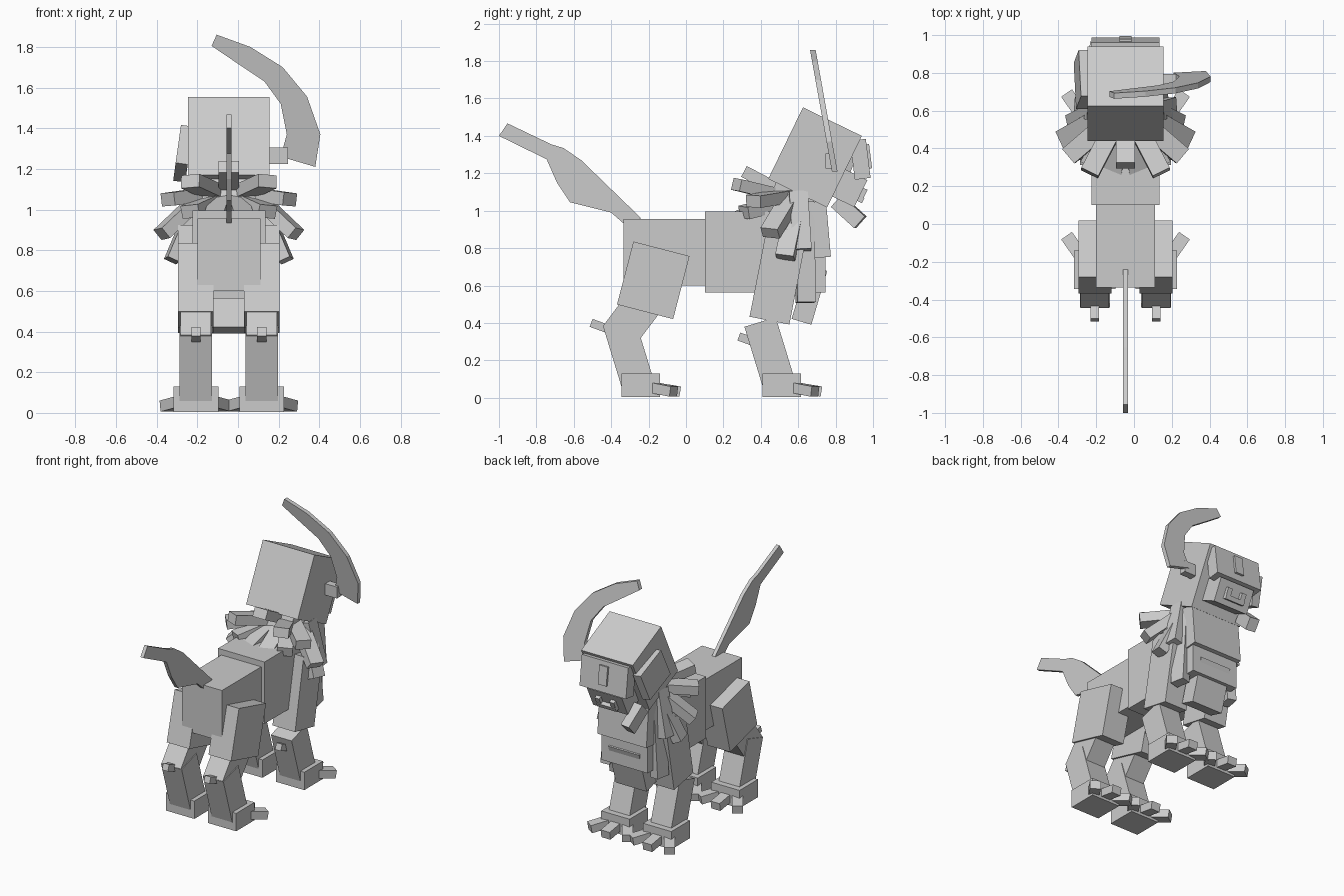
import bpy, bmesh
from math import radians
from mathutils import Matrix, Vector

cube = bpy.data.objects.get("Cube")
if cube:
    bpy.data.objects.remove(cube)

grey = bpy.data.materials.new("stone grey")
grey.use_nodes = True
grey.diffuse_color = (0.6, 0.6, 0.6, 1)
grey.node_tree.nodes["Principled BSDF"].inputs["Base Color"].default_value = (0.6, 0.6, 0.6, 1)

MID = -0.045  # x of the body's mirror plane


def finish(name, bm):
    bmesh.ops.recalc_face_normals(bm, faces=bm.faces)
    mesh = bpy.data.meshes.new(name)
    bm.to_mesh(mesh)
    bm.free()
    mesh.materials.append(grey)
    ob = bpy.data.objects.new(name, mesh)
    bpy.context.collection.objects.link(ob)
    return ob


def block(name, size, matrix):
    bm = bmesh.new()
    bmesh.ops.create_cube(bm, size=1, matrix=matrix @ Matrix.Diagonal((*size, 1)))
    return finish(name, bm)


def box(name, size, x, y, z, tilt=0, yaw=0):
    """Box with x measured from the mirror plane; tilt lifts its +y end."""
    turn = Matrix.Rotation(radians(yaw), 4, 'Z') @ Matrix.Rotation(radians(tilt), 4, 'X')
    return block(name, size, Matrix.Translation((MID + x, y, z)) @ turn)


def strand(name, start, end, side, width=0.1, thick=0.065):
    """Mane block running from start to end, flat side facing away from the neck."""
    a, b = (Vector((MID + side * p[0], p[1], p[2])) for p in (start, end))
    along = (b - a).normalized()
    out = (a + b) / 2 - Vector((MID, 0.6, 0.85))
    out = (out - along * out.dot(along)).normalized()
    across = out.cross(along)
    rot = Matrix((across, out, along)).transposed().to_4x4()
    return block(name, (width, thick, (b - a).length), Matrix.Translation((a + b) / 2) @ rot)


def ribbon(name, outer, inner, place, thick):
    """Thin plate between two matching outlines."""
    bm = bmesh.new()
    rings = []
    for o, i in zip(outer, inner):
        rings.append([bm.verts.new(place(p, s * thick / 2)) for p, s in
                      ((o, 1), (i, 1), (i, -1), (o, -1))])
    for r, q in zip(rings, rings[1:]):
        for k in range(4):
            n = (k + 1) % 4
            bm.faces.new((r[k], r[n], q[n], q[k]))
    bm.faces.new(rings[0])
    bm.faces.new(rings[-1])
    return finish(name, bm)


# Body
box("rear_torso", (0.31, 0.5, 0.357), 0, -0.085, 0.778)
box("chest", (0.36, 0.645, 0.433), 0, 0.423, 0.78)
box("upper_breast", (0.38, 0.2, 0.3), 0, 0.662, 0.895, 5)
box("lower_breast", (0.24, 0.11, 0.3), 0, 0.66, 0.55, -16.5)
box("neck", (0.28, 0.3, 0.3), 0, 0.6, 1.05, -25)

# Head and face
box("head", (0.4, 0.35, 0.425), 0, 0.69, 1.285, -25.9)
box("brow", (0.36, 0.085, 0.21), 0, 0.932, 1.275, 7)
box("nose", (0.065, 0.03, 0.13), 0, 0.972, 1.29, 7)
box("snout", (0.27, 0.25, 0.16), 0, 0.822, 1.146, -25.9)
box("mouth_lip", (0.15, 0.05, 0.03), 0, 0.925, 1.065, -25.9)
for side, label in ((1, "left"), (-1, "right")):
    box(label + "_mouth_corner", (0.035, 0.05, 0.05), side * 0.057, 0.937, 1.1, -25.9)
box("tusk", (0.07, 0.17, 0.085), -0.165, 0.87, 0.995, -42, -8)
cheek = Matrix.Translation((-0.27, 0.765, 1.275)) @ Matrix.Rotation(radians(8), 4, 'Y') \
    @ Matrix.Rotation(radians(-20), 4, 'X')
block("cheek_plate", (0.06, 0.26, 0.2), cheek)

# Single curved horn
box("horn_root", (0.13, 0.05, 0.08), 0.225, 0.77, 1.265)
ribbon("horn",
       [(.38, 1.21), (.405, 1.37), (.34, 1.555), (.22, 1.70), (.06, 1.80), (-.105, 1.86)],
       [(.21, 1.26), (.24, 1.37), (.21, 1.52), (.13, 1.63), (.01, 1.71), (-.13, 1.805)],
       lambda p, t: (p[0], 0.795 - (p[1] - 1.21) * 0.18 + t, p[1]), 0.03)

# Blade tail
ribbon("tail",
       [(-.955, 1.467), (-.72, 1.355), (-.655, 1.335), (-.56, 1.27), (-.40, 1.115), (-.24, .96)],
       [(-1, 1.40), (-.745, 1.275), (-.69, 1.15), (-.62, 1.045), (-.40, .99), (-.32, .92)],
       lambda p, t: (MID + t, p[0], p[1]), 0.025)

# Mane
strand("mane_top", (0, .52, 1.1), (0, .31, 1.21), 1)
locks = [
    ((.06, .52, 1.08), (.19, .27, 1.14)),
    ((.09, .54, 1.08), (.30, .36, 1.05)),
    ((.12, .57, 1.08), (.33, .45, .88)),
    ((.14, .60, 1.08), (.28, .53, .75)),
    ((.16, .63, 1.05), (.20, .64, .51)),
    ((.17, .60, 1.10), (.24, .62, .79)),
    ((.04, .47, 1.04), (.07, .25, .95)),
    ((.08, .50, 1.04), (.19, .31, .99)),
]
for side, label in ((1, "left"), (-1, "right")):
    for n, (a, b) in enumerate(locks):
        strand(f"{label}_mane_lock_{n + 1}", a, b, side)

# Legs, feet and toes
for side, label in ((1, "left"), (-1, "right")):
    x = side * 0.162
    box(label + "_thigh", (0.175, 0.31, 0.348), x, -0.175, 0.628, -14.6)
    box(label + "_hind_knee", (0.15, 0.2, 0.28), x, -0.28, 0.435, -37)
    box(label + "_upper_foreleg", (0.175, 0.217, 0.5), x, 0.494, 0.658, -11)
    for where, shift in (("hind", 0), ("fore", 0.755)):
        name = f"{label}_{where}_"
        box(name + "shin", (0.16, 0.175, 0.37), x, -0.305 + shift, 0.228, 17)
        spur_y, spur_z = (-0.465, 0.385) if where == "hind" else (0.325, 0.312)
        box(name + "spur", (0.045, 0.09, 0.045), x, spur_y, spur_z, -20)
        box(name + "foot", (0.22, 0.205, 0.125), x, -0.2425 + shift, 0.0675)
        for k, (dx, yaw) in enumerate(((-0.105, 35), (0, 0), (0.105, -35))):
            box(f"{name}toe_{k + 1}", (0.07, 0.15, 0.055), x + dx,
                -0.105 + shift - abs(dx) * 0.2, 0.045, -9, yaw)
